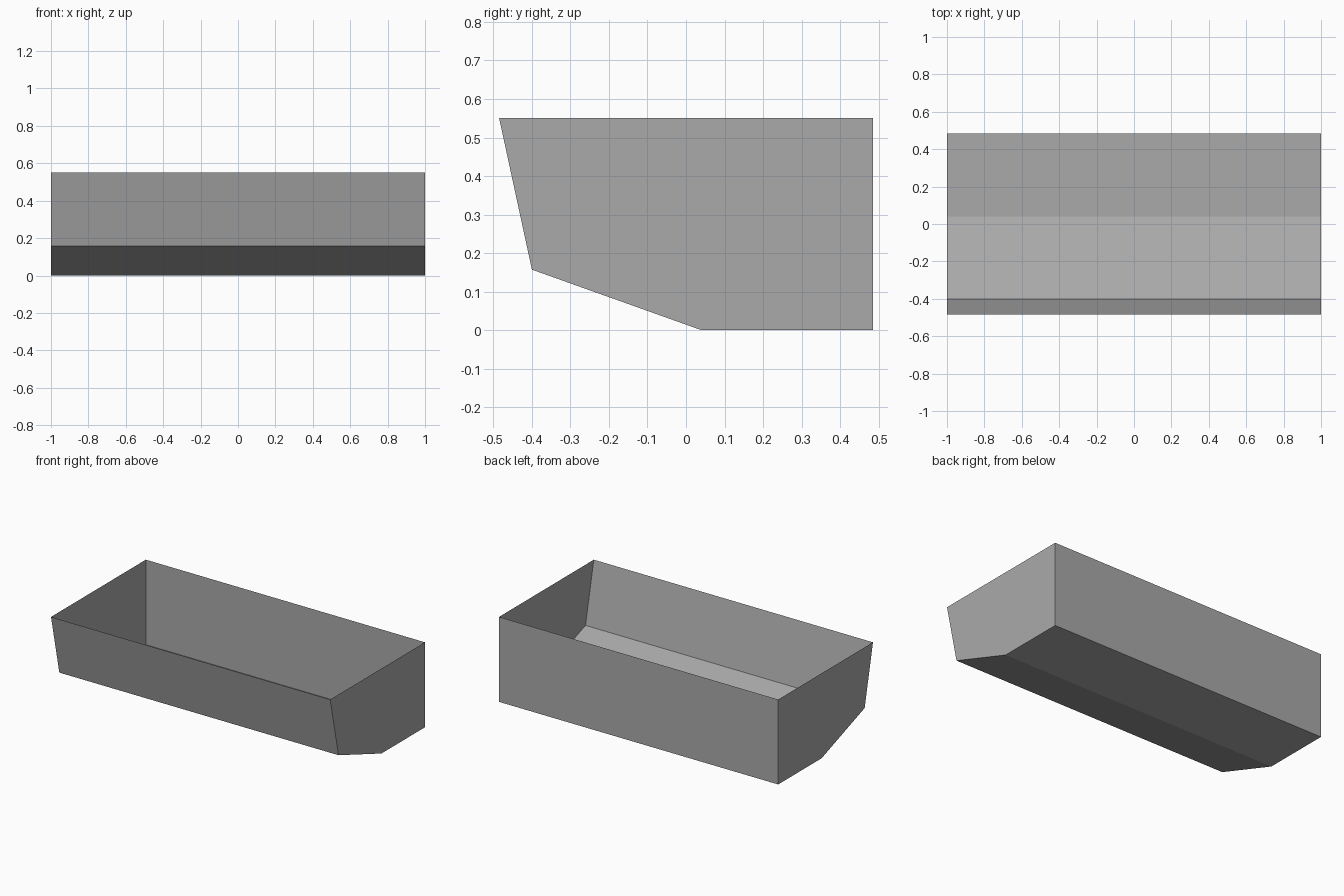
import bpy
import bmesh

# Remove the default cube
cube = bpy.data.objects.get("Cube")
if cube:
    bpy.data.objects.remove(cube, do_unlink=True)

# Plain grey finish
grey = bpy.data.materials.new("grey")
grey.use_nodes = True
colour = (0.4, 0.4, 0.4, 1)
grey.diffuse_color = colour
grey.node_tree.nodes["Principled BSDF"].inputs["Base Color"].default_value = colour

# Side profile (y, z): front rim, front foot, floor break, back foot, back rim
PROFILE = [(-0.485, 0.55), (-0.40, 0.157), (0.04, 0.0), (0.485, 0.0), (0.485, 0.55)]

# Thin open-topped tray: two end walls joined by strips along the profile
bm = bmesh.new()
right = [bm.verts.new((-1, y, z)) for y, z in PROFILE]
left = [bm.verts.new((1, y, z)) for y, z in PROFILE]
bm.faces.new(right)
bm.faces.new(left)
for i in range(len(PROFILE) - 1):
    bm.faces.new((right[i], right[i + 1], left[i + 1], left[i]))
bmesh.ops.recalc_face_normals(bm, faces=bm.faces)

mesh = bpy.data.meshes.new("open_tray")
bm.to_mesh(mesh)
bm.free()
mesh.materials.append(grey)
tray = bpy.data.objects.new("open_tray", mesh)
bpy.context.collection.objects.link(tray)
